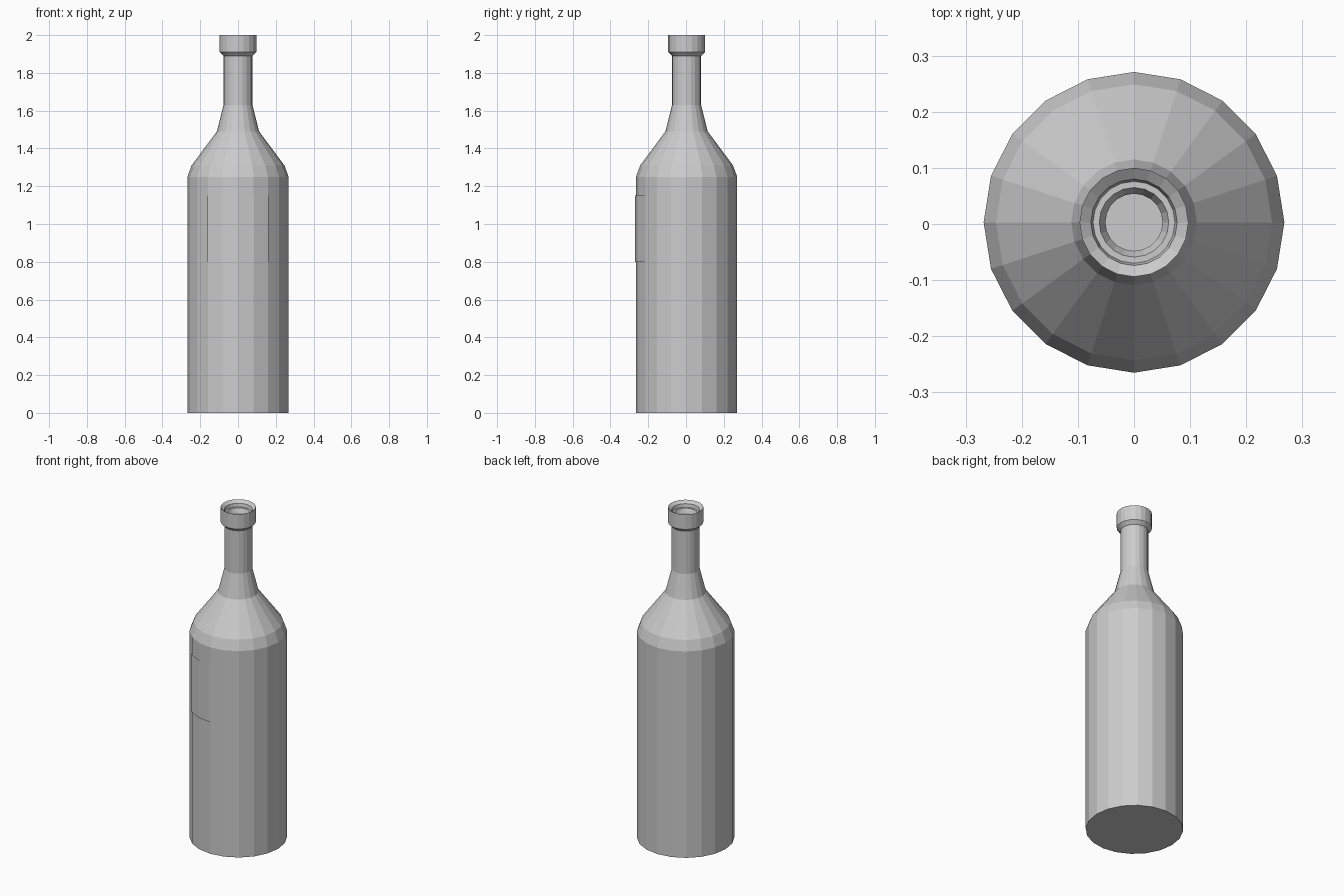
import bpy, math

if "Cube" in bpy.data.objects:
    bpy.data.objects.remove(bpy.data.objects["Cube"])

SIDES = 20
CENTRE_Y = 0.003


def lathe(name, profile, first, last, cap_start=False):
    """Revolve (radius, z) points over facet steps first..last, counted from -y."""
    full = last - first == SIDES
    cols = SIDES if full else last - first + 1
    verts, faces = [], []
    for r, z in profile:
        for i in range(cols):
            a = -math.pi / 2 + (first + i) * 2 * math.pi / SIDES
            verts.append((r * math.cos(a), CENTRE_Y + r * math.sin(a), z))
    for j in range(len(profile) - 1):
        for i in range(last - first):
            k = (i + 1) % cols
            faces.append((j * cols + i, j * cols + k,
                          (j + 1) * cols + k, (j + 1) * cols + i))
    if cap_start:
        faces.append(tuple(reversed(range(cols))))
    mesh = bpy.data.meshes.new(name)
    mesh.from_pydata(verts, [], faces)
    mesh.update()
    obj = bpy.data.objects.new(name, mesh)
    bpy.context.collection.objects.link(obj)
    return obj


# Bottle: base, body, shoulder, neck, lip and the stepped mouth
lathe("bottle", [
    (0.268, 0.0), (0.268, 0.10), (0.268, 1.25),
    (0.246, 1.31), (0.112, 1.49), (0.077, 1.63),
    (0.077, 1.89), (0.097, 1.91), (0.097, 2.0),
    (0.077, 1.985), (0.073, 1.965), (0.062, 1.965),
    (0.051, 1.94), (0.051, 1.89),
], 0, SIDES, cap_start=True)

# Label: thin curved sheet wrapped round four front facets
lathe("front_label", [(0.274, 0.80), (0.274, 1.15)], -2, 2)
